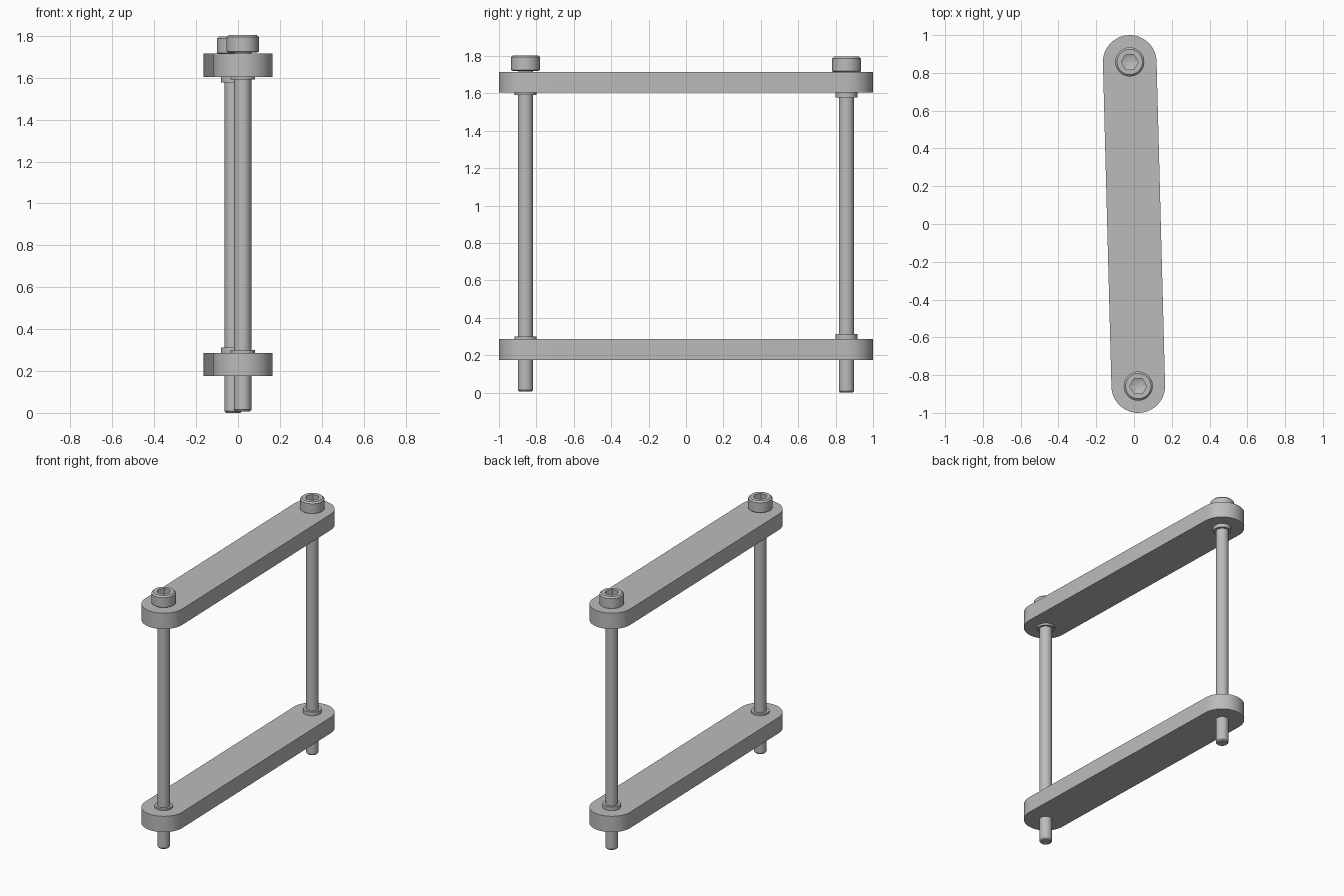
import bpy, bmesh, math

cube = bpy.data.objects.get("Cube")
if cube:
    bpy.data.objects.remove(cube, do_unlink=True)

steel = bpy.data.materials.new("grey steel")
steel.use_nodes = True
GREY = (0.5, 0.5, 0.5, 1)
steel.diffuse_color = GREY
steel.node_tree.nodes["Principled BSDF"].inputs["Base Color"].default_value = GREY

SEG = 48
END_X, END_Y = 0.0225, 0.858   # front bolt axis; the back one is opposite
BAR_R, BAR_H = 0.142, 0.112
BAR_BOTTOMS = {"lower": 0.175, "upper": 1.604}


def finish(name, bm, location):
    bmesh.ops.recalc_face_normals(bm, faces=bm.faces)
    mesh = bpy.data.meshes.new(name)
    bm.to_mesh(mesh)
    bm.free()
    mesh.materials.append(steel)
    obj = bpy.data.objects.new(name, mesh)
    obj.location = location
    bpy.context.collection.objects.link(obj)
    bpy.ops.object.select_all(action='DESELECT')
    obj.select_set(True)
    bpy.context.view_layer.objects.active = obj
    bpy.ops.object.shade_smooth_by_angle(angle=math.radians(30))


def ring(bm, radius, z, hexagonal=False):
    verts = []
    for i in range(SEG):
        a = math.tau * i / SEG
        r = radius
        if hexagonal:
            r *= math.cos(math.pi / 6) / math.cos(a % (math.pi / 3) - math.pi / 6)
        verts.append(bm.verts.new((r * math.cos(a), r * math.sin(a), z)))
    return verts


def bridge(bm, a, b):
    for i in range(SEG):
        j = (i + 1) % SEG
        bm.faces.new((a[i], a[j], b[j], b[i]))


def make_bar(name, z):
    # Stadium outline: a half circle round each bolt axis, then extruded
    bm = bmesh.new()
    tilt = math.atan2(END_X, END_Y)
    outline = []
    for side in (1, -1):
        for i in range(SEG // 2 + 1):
            a = tilt + math.pi * i / (SEG // 2) + (math.pi if side > 0 else 0)
            outline.append(bm.verts.new((side * END_X + BAR_R * math.cos(a),
                                         -side * END_Y + BAR_R * math.sin(a), 0)))
    base = bm.faces.new(outline)
    top = bmesh.ops.extrude_face_region(bm, geom=[base])
    moved = [v for v in top["geom"] if isinstance(v, bmesh.types.BMVert)]
    bmesh.ops.translate(bm, verts=moved, vec=(0, 0, BAR_H))
    finish(name, bm, (0, 0, z))


def make_bolt(name, x, y, z):
    # Shank with chamfered tip, cap head, hexagonal socket with a conical floor
    bm = bmesh.new()
    profile = [(0.034, 0), (0.041, 0.008), (0.041, 1.714), (0.07, 1.714),
               (0.077, 1.719), (0.077, 1.787), (0.067, 1.797)]
    socket = [(0.045, 1.797), (0.045, 1.752)]
    rings = [ring(bm, r, h) for r, h in profile]
    rings += [ring(bm, r, h, True) for r, h in socket]
    for a, b in zip(rings, rings[1:]):
        bridge(bm, a, b)
    bm.faces.new(rings[0])
    tip = bm.verts.new((0, 0, 1.735))
    for i in range(SEG):
        bm.faces.new((rings[-1][i], rings[-1][(i + 1) % SEG], tip))
    finish(name, bm, (x, y, z))


def make_collar(name, x, y, z, height):
    bm = bmesh.new()
    rings = [ring(bm, r, h) for r, h in
             ((0.04, 0), (0.058, 0), (0.058, height), (0.04, height))]
    for i in range(4):
        bridge(bm, rings[i], rings[(i + 1) % 4])
    finish(name, bm, (x, y, z))


# Clamp bars
for level, z in BAR_BOTTOMS.items():
    make_bar(level + "_bar", z)

# Bolts, with collars on the inner face of each bar
for end, side, lift, collar in (("front", 1, 0.007, 0.013), ("back", -1, 0, 0.026)):
    x, y = side * END_X, -side * END_Y
    make_bolt(end + "_bolt", x, y, lift)
    make_collar(end + "_lower_collar", x, y, BAR_BOTTOMS["lower"] + BAR_H, collar)
    make_collar(end + "_upper_collar", x, y, BAR_BOTTOMS["upper"] - collar, collar)
